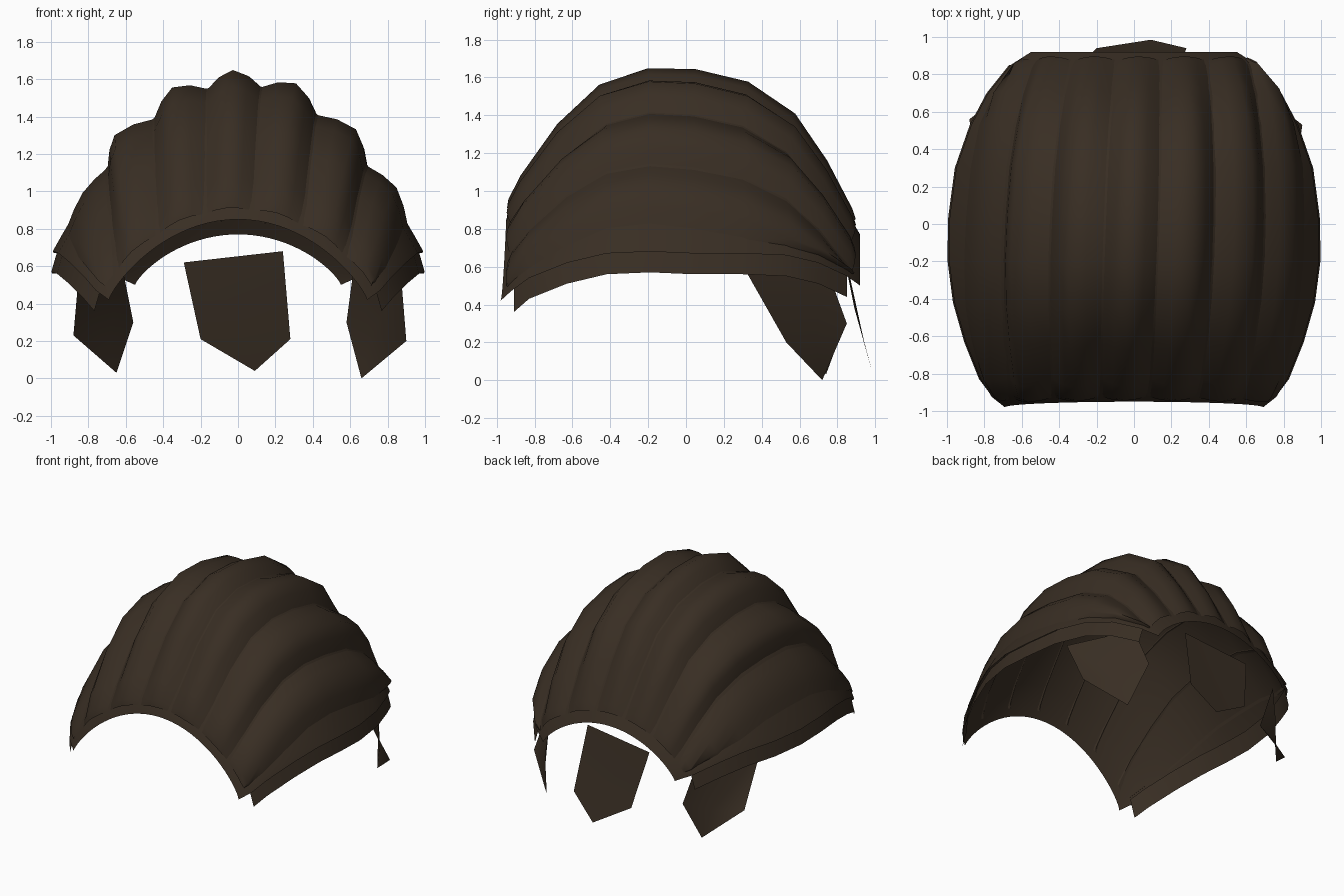
import bpy
import math
from mathutils import Vector

if "Cube" in bpy.data.objects:
    bpy.data.objects.remove(bpy.data.objects["Cube"], do_unlink=True)

# Single dark brown colour
brown = bpy.data.materials.new("dark_brown")
brown.use_nodes = True
colour = (0.04, 0.027, 0.017, 1)
brown.diffuse_color = colour
bsdf = brown.node_tree.nodes["Principled BSDF"]
bsdf.inputs["Base Color"].default_value = colour
bsdf.inputs["Roughness"].default_value = 0.9

# Front-to-back stations of the dome: y, crown height, half width, rim height
STATIONS = [
    (-0.95, 0.85, 0.69, 0.42), (-0.91, 0.94, 0.76, 0.47),
    (-0.83, 1.05, 0.82, 0.54), (-0.63, 1.31, 0.90, 0.62),
    (-0.42, 1.50, 0.96, 0.67), (-0.19, 1.575, 0.99, 0.68),
    (0.04, 1.57, 0.985, 0.67), (0.30, 1.51, 0.95, 0.67),
    (0.53, 1.36, 0.87, 0.66), (0.70, 1.13, 0.78, 0.62),
    (0.85, 0.89, 0.66, 0.55), (0.92, 0.77, 0.55, 0.50),
]
LAST = len(STATIONS) - 1


def station(s):
    i = max(0, min(LAST - 1, int(s)))
    return [p + (q - p) * (s - i) for p, q in zip(STATIONS[i], STATIONS[i + 1])]


def dome(angle, s):
    """Point on the dome; angle runs across it, s from front to back."""
    y, h, w, b = station(s)
    rise = max(0, math.sin(angle))
    y -= 0.03 * (1 - rise) * max(0, 1 - s / 2)
    return Vector((w * math.cos(angle), y, b + (h - b) * rise ** (1.2 + h / 2)))


def dome_normal(angle, s):
    e = 0.02
    across = dome(angle + e, s) - dome(angle - e, s)
    along = dome(angle, min(LAST, s + 0.5)) - dome(angle, max(0, s - 0.5))
    return along.cross(across).normalized()


def make(name, verts, faces, smooth_angle):
    mesh = bpy.data.meshes.new(name)
    mesh.from_pydata(verts, [], faces)
    mesh.materials.append(brown)
    obj = bpy.data.objects.new(name, mesh)
    bpy.context.collection.objects.link(obj)
    bpy.ops.object.select_all(action="DESELECT")
    obj.select_set(True)
    bpy.context.view_layer.objects.active = obj
    bpy.ops.object.shade_smooth_by_angle(angle=math.radians(smooth_angle))


def sheet(name, rows):
    """Join rows of points into a sheet of quads."""
    n = len(rows[0])
    faces = [(r * n + c, (r + 1) * n + c, (r + 1) * n + c + 1, r * n + c + 1)
             for r in range(len(rows) - 1) for c in range(n - 1)]
    make(name, [p for row in rows for p in row], faces, 50)


# Open dome
ACROSS = 40
sheet("dome_shell", [[dome(math.pi * c / ACROSS, s) for c in range(ACROSS + 1)]
                     for s in range(LAST + 1)])

# Shallow ridges between valleys, running almost straight and slightly slanted
VALLEYS = (0.92, 0.70, 0.43, 0.13, -0.16, -0.45, -0.70, -0.92)
PEAKS = ((0.81, 0.055), (0.58, 0.08), (0.28, 0.08), (-0.02, 0.075),
         (-0.31, 0.08), (-0.60, 0.08), (-0.81, 0.025))
for k, (peak, height) in enumerate(PEAKS):
    right, left = VALLEYS[k], VALLEYS[k + 1]
    section = [(right, 0), ((right + peak) / 2, 0.6), (peak, 1),
               ((left + peak) / 2, 0.6), (left, 0)]
    rows = []
    for s in [0.6, *range(1, LAST), LAST - 0.6]:
        w = station(s)[2]
        q = 2 * s / LAST - 1
        lift = height * (1 - abs(q) ** 3)
        row = []
        for x, rise in section:
            x = x * (0.5 + 0.5 * w) + 0.045 * q
            a = math.acos(max(-0.97, min(0.97, x / w)))
            d = lift * rise if rise else -0.004
            row.append(dome(a, s) + dome_normal(a, s) * d)
        rows.append(row)
    sheet(f"ridge_{k + 1}", rows)

# Lower side bands hanging just under the rim
for side, label in ((1, "left"), (-1, "right")):
    rows = []
    for y, h, w, b in STATIONS[1:-1]:
        rows.append([(side * (w - 0.03), y, b + 0.02),
                     (side * (w - 0.015), y, b - 0.03),
                     (side * (w + 0.008), y, b - 0.11)])
    sheet(f"{label}_side_band", rows)


# Pointed plates hanging at the back, each a fan around a dented middle
def plate(name, outline, middle):
    n = len(outline)
    make(name, outline + [middle], [(i, (i + 1) % n, n) for i in range(n)], 80)


plate("back_plate",
      [(-0.29, 0.85, 0.62), (0.24, 0.83, 0.68), (0.28, 0.94, 0.21),
       (0.09, 0.985, 0.04), (-0.20, 0.94, 0.21)], (-0.02, 0.89, 0.38))
plate("left_plate",
      [(0.87, 0.32, 0.57), (0.62, 0.74, 0.60), (0.58, 0.85, 0.30),
       (0.66, 0.72, 0.0), (0.90, 0.53, 0.20)], (0.71, 0.68, 0.22))
plate("right_plate",
      [(-0.85, 0.33, 0.57), (-0.62, 0.74, 0.60), (-0.56, 0.84, 0.30),
       (-0.65, 0.74, 0.03), (-0.88, 0.56, 0.23)], (-0.69, 0.68, 0.22))
